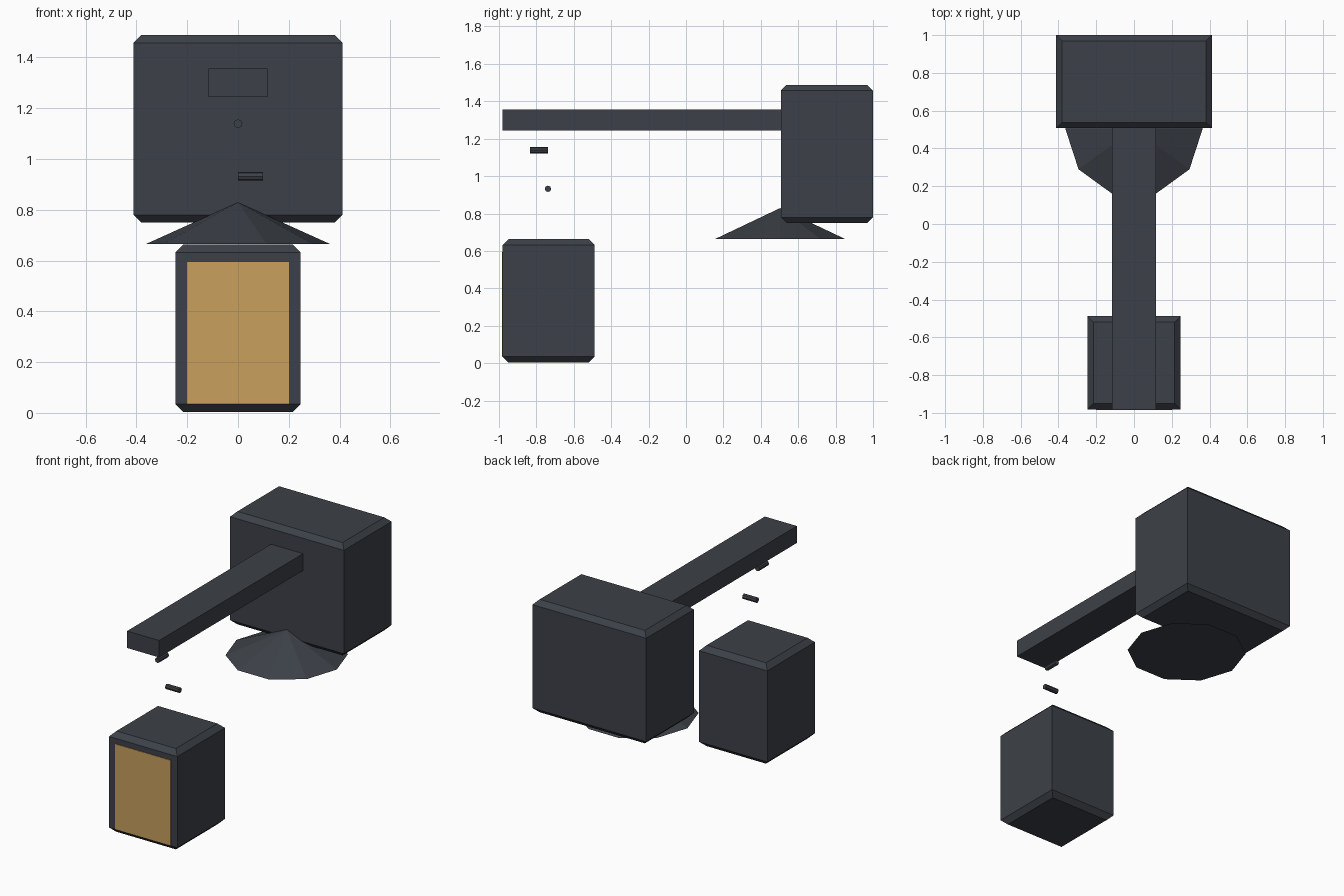
import bpy
import math

default = bpy.data.objects.get("Cube")
if default:
    bpy.data.objects.remove(default, do_unlink=True)


def material(name, rgb):
    mat = bpy.data.materials.new(name)
    mat.use_nodes = True
    color = (*rgb, 1.0)
    mat.diffuse_color = color
    mat.node_tree.nodes["Principled BSDF"].inputs["Base Color"].default_value = color
    return mat


slate = material("dark slate", (0.046, 0.053, 0.065))
amber = material("amber panel", (0.58, 0.35, 0.11))


def finish(obj, name, mat):
    obj.name = name
    obj.data.name = name
    obj.data.materials.append(mat)
    return obj


def block(name, x, y, z, mat=slate, chamfer=0.0):
    """Box from ranges, with its top and bottom rims optionally chamfered."""
    rings = [(z[0], 0.0), (z[1], 0.0)]
    if chamfer:
        rings = [(z[0], chamfer), (z[0] + chamfer, 0.0),
                 (z[1] - chamfer, 0.0), (z[1], chamfer)]
    verts, faces = [], []
    for h, c in rings:
        verts += [(x[0] + c, y[0] + c, h), (x[1] - c, y[0] + c, h),
                  (x[1] - c, y[1] - c, h), (x[0] + c, y[1] - c, h)]
    for r in range(len(rings) - 1):
        a = r * 4
        for i in range(4):
            j = (i + 1) % 4
            faces.append((a + i, a + j, a + 4 + j, a + 4 + i))
    last = len(verts) - 4
    faces += [(3, 2, 1, 0), tuple(range(last, last + 4))]
    mesh = bpy.data.meshes.new(name)
    mesh.from_pydata(verts, [], faces)
    obj = bpy.data.objects.new(name, mesh)
    bpy.context.collection.objects.link(obj)
    return finish(obj, name, mat)


def pin(name, center, length, rotation):
    bpy.ops.mesh.primitive_cylinder_add(vertices=8, radius=0.017, depth=length,
                                        location=center, rotation=rotation)
    return finish(bpy.context.object, name, slate)


# Main bodies and the arm joining them
block("rear_housing", (-0.412, 0.412), (0.507, 1.0), (0.749, 1.488), chamfer=0.031)
block("front_housing", (-0.247, 0.247), (-0.981, -0.488), (0.003, 0.663), chamfer=0.032)
block("arm", (-0.116, 0.116), (-0.981, 0.508), (1.245, 1.356))

# Coloured panel on the front housing
block("front_panel", (-0.2, 0.2), (-0.984, -0.98), (0.035, 0.595), amber)

# Ten-sided skirt under the rear housing
bpy.ops.mesh.primitive_cone_add(vertices=10, radius1=0.363, radius2=0, depth=0.164,
                                location=(0, 0.503, 0.747),
                                rotation=(0, 0, math.radians(18)))
finish(bpy.context.object, "skirt_cone", slate)

# Small pins below the arm
quarter = math.pi / 2
pin("upper_pin", (0, -0.786, 1.139), 0.097, (quarter, 0, 0))
pin("lower_pin", (0.049, -0.738, 0.932), 0.098, (0, quarter, 0))
